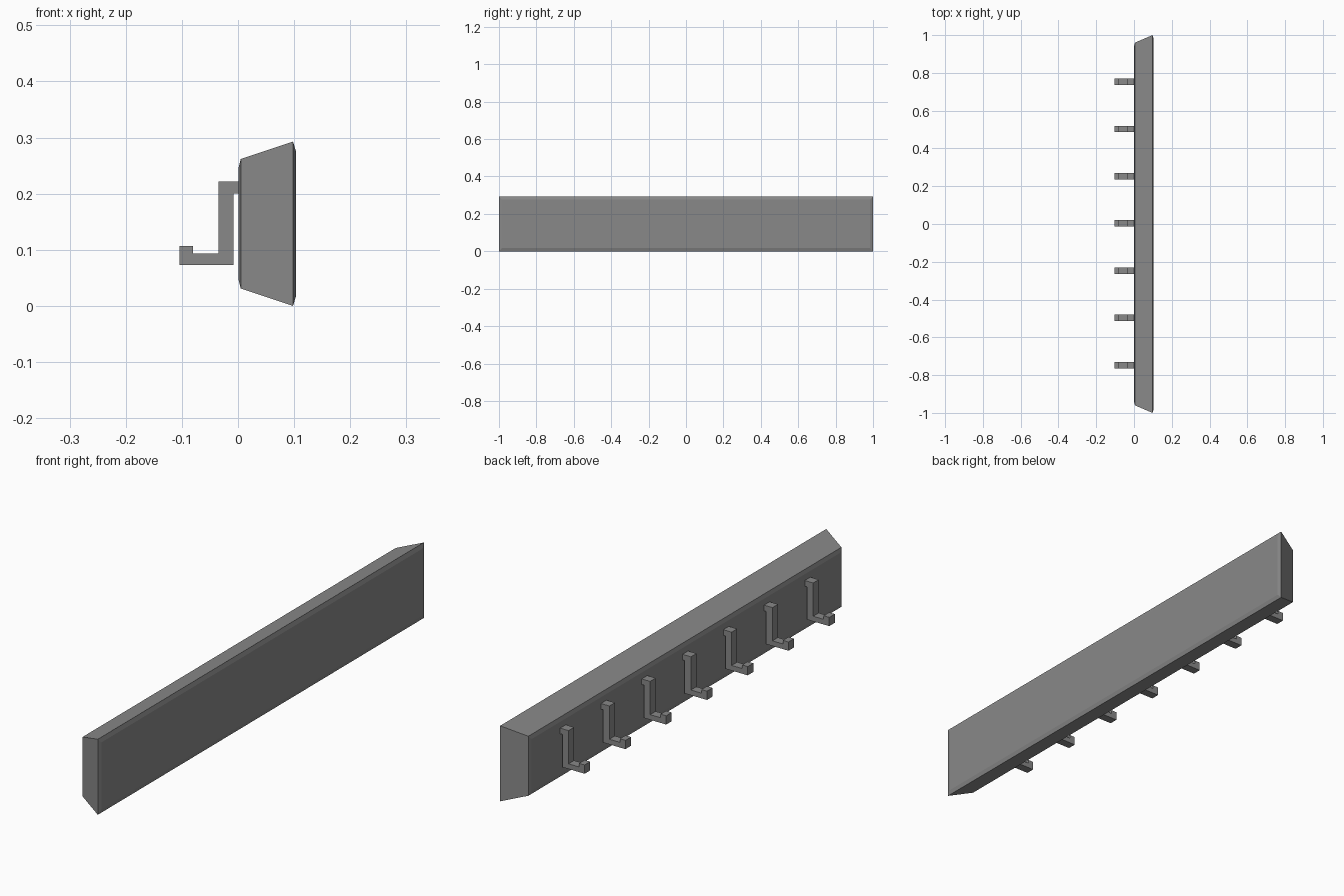
import bpy
import bmesh

cube = bpy.data.objects.get("Cube")
if cube:
    bpy.data.objects.remove(cube, do_unlink=True)

grey = bpy.data.materials.new("mid_grey")
grey.use_nodes = True
colour = (0.25, 0.25, 0.25, 1)
grey.diffuse_color = colour
grey.node_tree.nodes["Principled BSDF"].inputs["Base Color"].default_value = colour


def loft(name, rings):
    """Join equal-sized rings of points into a closed solid."""
    bm = bmesh.new()
    loops = [[bm.verts.new(p) for p in ring] for ring in rings]
    for a, b in zip(loops, loops[1:]):
        for i in range(len(a)):
            j = (i + 1) % len(a)
            bm.faces.new((a[i], a[j], b[j], b[i]))
    bm.faces.new(loops[0])
    bm.faces.new(loops[-1])
    bmesh.ops.recalc_face_normals(bm, faces=bm.faces)
    mesh = bpy.data.meshes.new(name)
    bm.to_mesh(mesh)
    bm.free()
    mesh.materials.append(grey)
    obj = bpy.data.objects.new(name, mesh)
    bpy.context.collection.objects.link(obj)
    return obj


# Tapered board with softened rims: x, half length, half height
MID_Z = 0.1465
sections = [(0.001, 0.945, 0.100), (0.005, 0.960, 0.1155),
            (0.098, 1.000, 0.1465), (0.103, 0.985, 0.130)]
loft("board", [[(x, sy * ly, MID_Z + sz * hz)
                for sy, sz in ((-1, -1), (1, -1), (1, 1), (-1, 1))]
               for x, ly, hz in sections])

# Row of seven stepped hooks
profile = [(0.003, 0.222), (-0.035, 0.222), (-0.035, 0.093), (-0.08, 0.093),
           (-0.08, 0.107), (-0.104, 0.107), (-0.104, 0.073), (-0.008, 0.073),
           (-0.008, 0.2), (0.003, 0.2)]
for n in range(7):
    y = 0.003 + (n - 3) * 0.25
    loft(f"hook_{n + 1}", [[(x, y + side, z) for x, z in profile]
                           for side in (-0.017, 0.017)])
